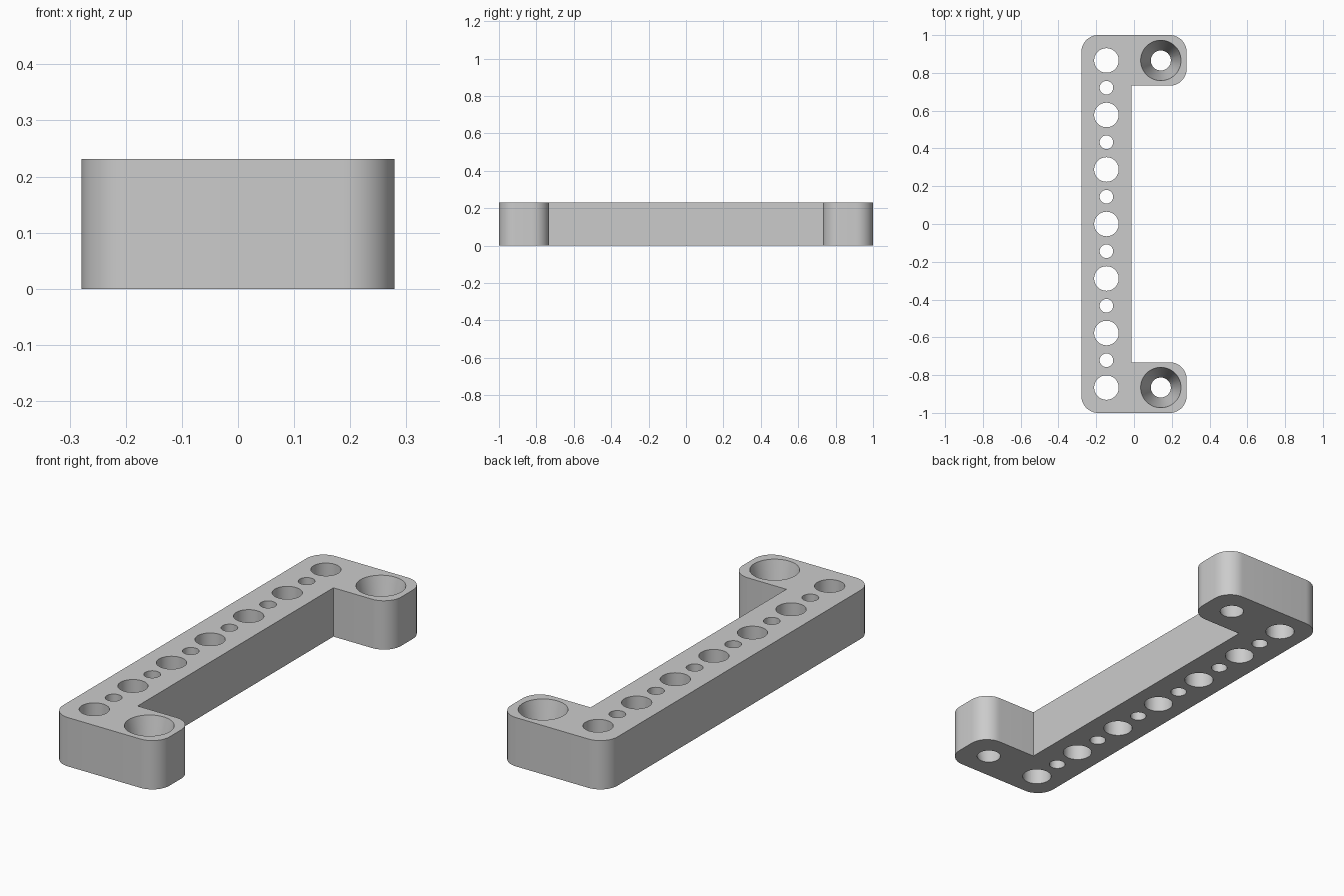
import bpy, bmesh
from math import sin, cos, pi, radians
from mathutils import Matrix

old = bpy.data.objects.get("Cube")
if old:
    bpy.data.objects.remove(old, do_unlink=True)

HEIGHT = 0.231
HALF_W, HALF_L = 0.279, 1.0
INNER_X, INNER_Y = -0.013, 0.732
RADIUS = 0.09
PITCH = 0.1443
HOLE_X, SCREW_X = -0.146, 0.142

grey = bpy.data.materials.new("grey plastic")
grey.use_nodes = True
colour = (0.6, 0.6, 0.6, 1)
grey.diffuse_color = colour
grey.node_tree.nodes["Principled BSDF"].inputs["Base Color"].default_value = colour


def make_object(name, bm):
    bmesh.ops.recalc_face_normals(bm, faces=bm.faces)
    mesh = bpy.data.meshes.new(name)
    bm.to_mesh(mesh)
    bm.free()
    mesh.materials.append(grey)
    obj = bpy.data.objects.new(name, mesh)
    bpy.context.collection.objects.link(obj)
    return obj


def corner(x, y, sx, sy, start, steps=12):
    """Quarter-round outline corner, counter-clockwise from the start angle."""
    cx, cy = x - sx * RADIUS, y - sy * RADIUS
    angles = [radians(start + 90 * i / steps) for i in range(steps + 1)]
    return [(cx + RADIUS * cos(a), cy + RADIUS * sin(a)) for a in angles]


# Bracket body: long bar with a rounded foot at each end
outline = (corner(-HALF_W, -HALF_L, -1, -1, 180)
           + corner(HALF_W, -HALF_L, 1, -1, 270)
           + corner(HALF_W, -INNER_Y, 1, 1, 0)
           + [(INNER_X, -INNER_Y), (INNER_X, INNER_Y)]
           + corner(HALF_W, INNER_Y, 1, -1, 270)
           + corner(HALF_W, HALF_L, 1, 1, 0)
           + corner(-HALF_W, HALF_L, -1, 1, 90))
bm = bmesh.new()
base = bm.faces.new([bm.verts.new((x, y, 0)) for x, y in outline])
extruded = bmesh.ops.extrude_face_region(bm, geom=[base])
top_verts = [g for g in extruded["geom"] if isinstance(g, bmesh.types.BMVert)]
bmesh.ops.translate(bm, verts=top_verts, vec=(0, 0, HEIGHT))
bracket = make_object("mounting_bracket", bm)

# Hole cutters: alternating wide and narrow holes, tapered screw holes in the feet
bm = bmesh.new()


def add_cutter(x, y, bottom, top):
    over = 0.02
    flare = (top - bottom) * over / HEIGHT
    bmesh.ops.create_cone(bm, cap_ends=True, segments=48,
                          radius1=bottom - flare, radius2=top + flare,
                          depth=HEIGHT + 2 * over,
                          matrix=Matrix.Translation((x, y, HEIGHT / 2)))


for i in range(-6, 7):
    r = 0.065 if i % 2 == 0 else 0.036
    add_cutter(HOLE_X, i * PITCH, r, r)
for side in (-1, 1):
    add_cutter(SCREW_X, side * 6 * PITCH, 0.053, 0.107)
cutter = make_object("hole_cutter", bm)
cutter.hide_render = True

# Cut the holes and drop the helper
cut = bracket.modifiers.new("holes", 'BOOLEAN')
cut.operation = 'DIFFERENCE'
cut.solver = 'EXACT'
cut.object = cutter
bpy.ops.object.select_all(action='DESELECT')
bracket.select_set(True)
bpy.context.view_layer.objects.active = bracket
bpy.ops.object.modifier_apply(modifier=cut.name)
bpy.data.objects.remove(cutter, do_unlink=True)
bpy.ops.object.shade_smooth_by_angle(angle=radians(30))
